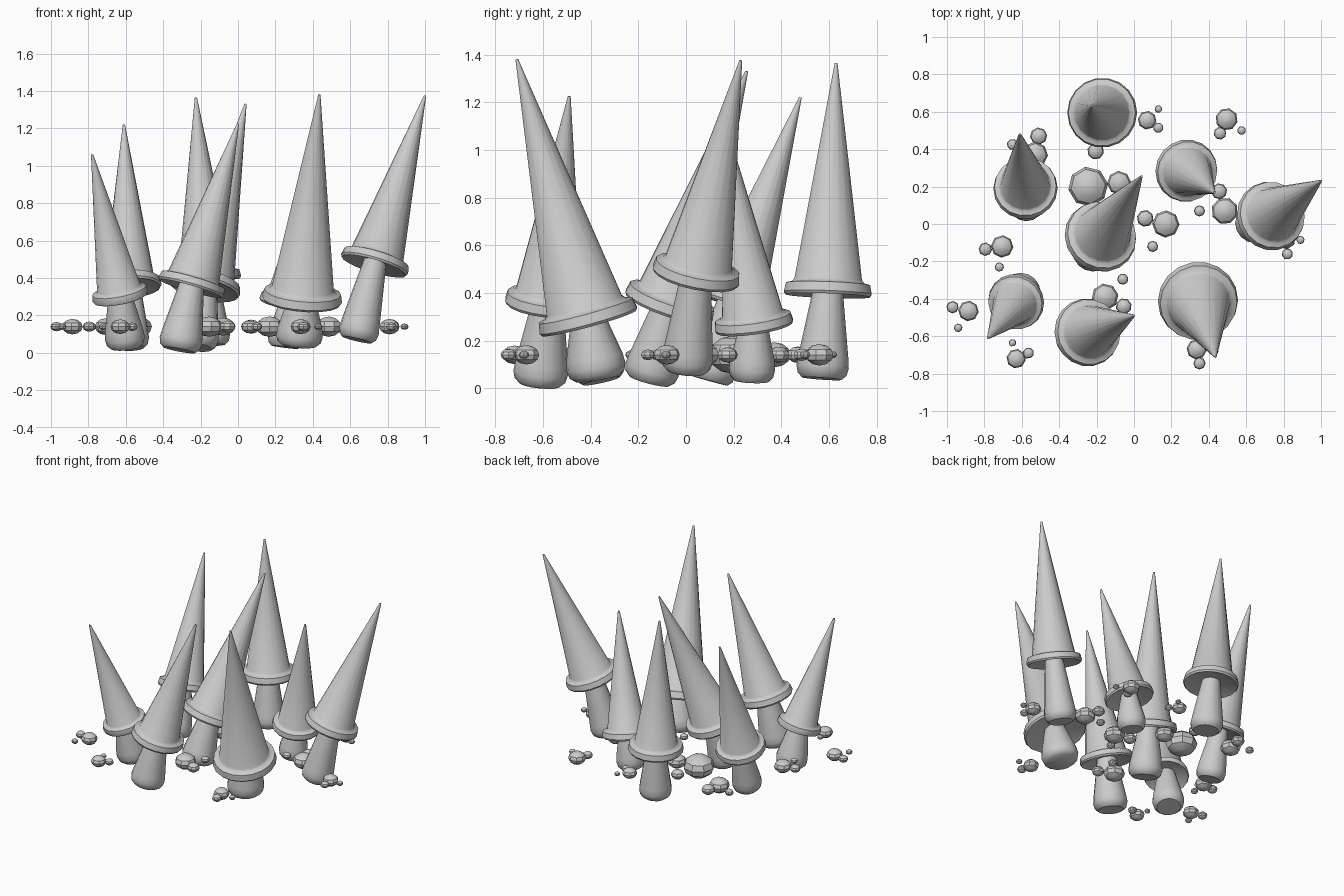
import bpy, bmesh, math
from mathutils import Vector, Matrix


def lathe(name, profile, origin, axis, sides):
    """Spin (radius, height) pairs around an axis through origin."""
    bm = bmesh.new()
    rings = []
    for r, h in profile:
        rings.append([bm.verts.new((r * math.cos(2 * math.pi * i / sides),
                                    r * math.sin(2 * math.pi * i / sides), h))
                      for i in range(sides)])
    for a, b in zip(rings, rings[1:]):
        for i in range(sides):
            j = (i + 1) % sides
            bm.faces.new((a[i], a[j], b[j], b[i]))
    bm.faces.new(rings[0][::-1])
    bm.faces.new(rings[-1])
    rot = Vector((0, 0, 1)).rotation_difference(axis.normalized()).to_matrix().to_4x4()
    return finish(name, bm, Matrix.Translation(origin) @ rot, 40)


def finish(name, bm, matrix, angle):
    mesh = bpy.data.meshes.new(name)
    bm.to_mesh(mesh)
    bm.free()
    ob = bpy.data.objects.new(name, mesh)
    ob.matrix_world = matrix
    bpy.context.collection.objects.link(ob)
    bpy.ops.object.select_all(action='DESELECT')
    ob.select_set(True)
    bpy.context.view_layer.objects.active = ob
    bpy.ops.object.shade_smooth_by_angle(angle=math.radians(angle))
    return ob


def mushroom(base, brim, tip, r, foot):
    base, brim, tip = Vector(base), Vector(brim), Vector(tip)
    # tapered stem with a rounded foot
    up = brim - base
    h = up.length + 0.02
    neck = foot * 0.56
    lathe("stem", [(foot * 0.75, 0), (foot * 0.93, 0.018), (foot, 0.05),
                   (foot * 0.96, 0.09), (neck, h)], base, up, 16)
    # pointed cap with a flared brim
    up = tip - brim
    lathe("cap", [(r * 0.55, 0.012), (r * 0.96, -0.012), (r, 0.0), (r * 0.96, 0.04 * r / 0.2),
                  (r * 0.83, 0.23 * r), (r * 0.77, 0.3 * r), (0.006, up.length)], brim, up, 18)


# base centre, brim centre, cap tip, brim radius, foot radius
mushroom((-0.15, 0.57, 0.04), (-0.17, 0.595, 0.40), (-0.225, 0.63, 1.365), 0.187, 0.11)
mushroom((-0.575, 0.10, 0.03), (-0.58, 0.19, 0.36), (-0.61, 0.48, 1.22), 0.172, 0.10)
mushroom((-0.225, -0.155, 0.03), (-0.18, -0.07, 0.35), (0.04, 0.255, 1.33), 0.195, 0.115)
mushroom((0.25, 0.275, 0.03), (0.28, 0.285, 0.265), (0.43, 0.168, 1.09), 0.168, 0.097)
mushroom((0.635, 0.0, 0.07), (0.73, 0.042, 0.475), (1.0, 0.23, 1.375), 0.187, 0.108)
mushroom((0.325, -0.37, 0.04), (0.342, -0.41, 0.285), (0.435, -0.71, 1.38), 0.215, 0.125)
mushroom((-0.315, -0.615, 0.015), (-0.25, -0.58, 0.355), (0.0, -0.49, 1.225), 0.182, 0.115)
mushroom((-0.60, -0.355, 0.03), (-0.63, -0.415, 0.305), (-0.78, -0.61, 1.06), 0.152, 0.107)

# pebble clusters: x, y, radius
clusters = [
    [(0.07, 0.555, .05), (0.13, 0.515, .028), (0.13, 0.615, .02)],
    [(0.495, 0.56, .06), (0.46, 0.485, .034), (0.575, 0.50, .023)],
    [(-0.53, 0.37, .07), (-0.51, 0.47, .046), (-0.65, 0.425, .03)],
    [(-0.245, 0.20, .107), (-0.08, 0.22, .064), (-0.205, 0.39, .045)],
    [(0.17, 0.0, .073), (0.06, 0.03, .045), (0.10, -0.12, .03)],
    [(0.485, 0.07, .072), (0.455, 0.175, .043), (0.35, 0.07, .03)],
    [(0.81, -0.08, .055), (0.82, -0.16, .03), (0.89, -0.085, .022)],
    [(-0.705, -0.12, .06), (-0.795, -0.135, .036), (-0.72, -0.23, .025)],
    [(-0.885, -0.465, .055), (-0.97, -0.445, .033), (-0.94, -0.555, .023)],
    [(-0.63, -0.72, .052), (-0.565, -0.69, .03), (-0.65, -0.635, .02)],
    [(-0.155, -0.39, .072), (-0.055, -0.44, .043), (-0.06, -0.295, .03)],
    [(0.335, -0.67, .054), (0.35, -0.745, .033), (0.43, -0.68, .022)],
]
for cluster in clusters:
    for x, y, r in cluster:
        bm = bmesh.new()
        bmesh.ops.create_uvsphere(bm, u_segments=8, v_segments=6, radius=r)
        bmesh.ops.scale(bm, vec=(1, 1, 0.75), verts=bm.verts)
        finish("pebble", bm, Matrix.Translation((x, y, 0.14)) @ Matrix.Rotation(x * 9, 4, 'Z'), 30)
